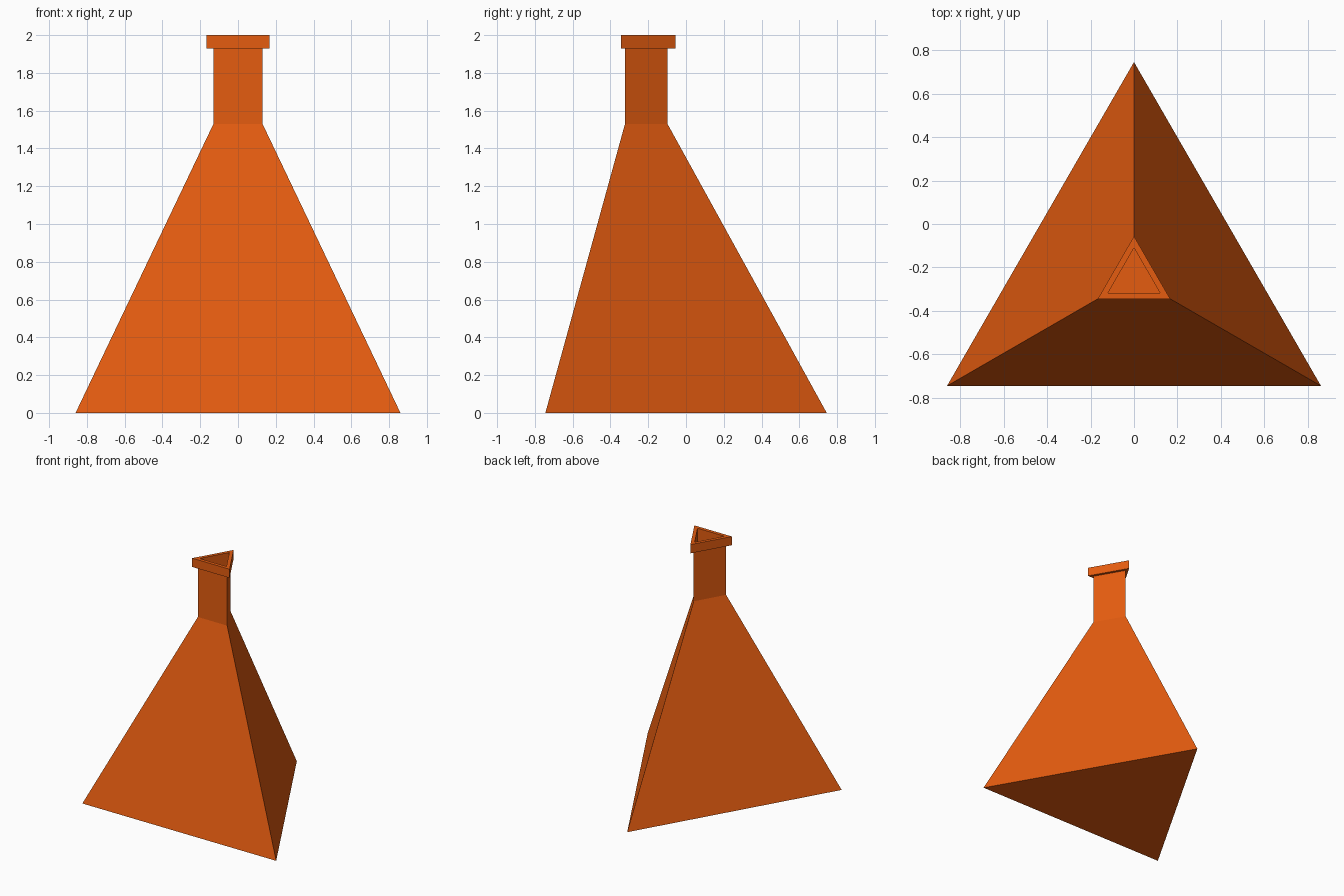
import bpy, bmesh, math

if "Cube" in bpy.data.objects:
    bpy.data.objects.remove(bpy.data.objects["Cube"])

orange = bpy.data.materials.new("burnt_orange")
orange.diffuse_color = (0.78, 0.107, 0.005, 1)
orange.use_nodes = True
orange.node_tree.nodes["Principled BSDF"].inputs["Base Color"].default_value = orange.diffuse_color

CENTRE_Y = -0.248  # centroid of the triangular cross-section


def triangular_lathe(name, profile, mat):
    """Sweep an (apothem-style radius, height) profile into three flat sides."""
    bm = bmesh.new()
    rings = []
    for r, z in profile:
        angles = [math.radians(90 + 120 * i) for i in range(3)]
        rings.append([bm.verts.new((r * math.cos(a), CENTRE_Y + r * math.sin(a), z))
                      for a in angles])
    for low, high in zip(rings, rings[1:]):
        for i in range(3):
            j = (i + 1) % 3
            bm.faces.new((low[i], low[j], high[j], high[i]))
    # underside and inner floor
    bm.faces.new(rings[0][::-1])
    bm.faces.new(rings[-1])
    bmesh.ops.recalc_face_normals(bm, faces=bm.faces)
    mesh = bpy.data.meshes.new(name)
    bm.to_mesh(mesh)
    bm.free()
    mesh.materials.append(mat)
    obj = bpy.data.objects.new(name, mesh)
    bpy.context.collection.objects.link(obj)
    return obj


# Hollow flask: outer body, neck and lip, then back down the inside wall
triangular_lathe("flask", [
    (0.993, 0.0), (0.150, 1.53), (0.150, 1.93), (0.192, 1.93), (0.192, 2.0),
    (0.138, 2.0), (0.138, 1.527), (0.974, 0.01),
], orange)
